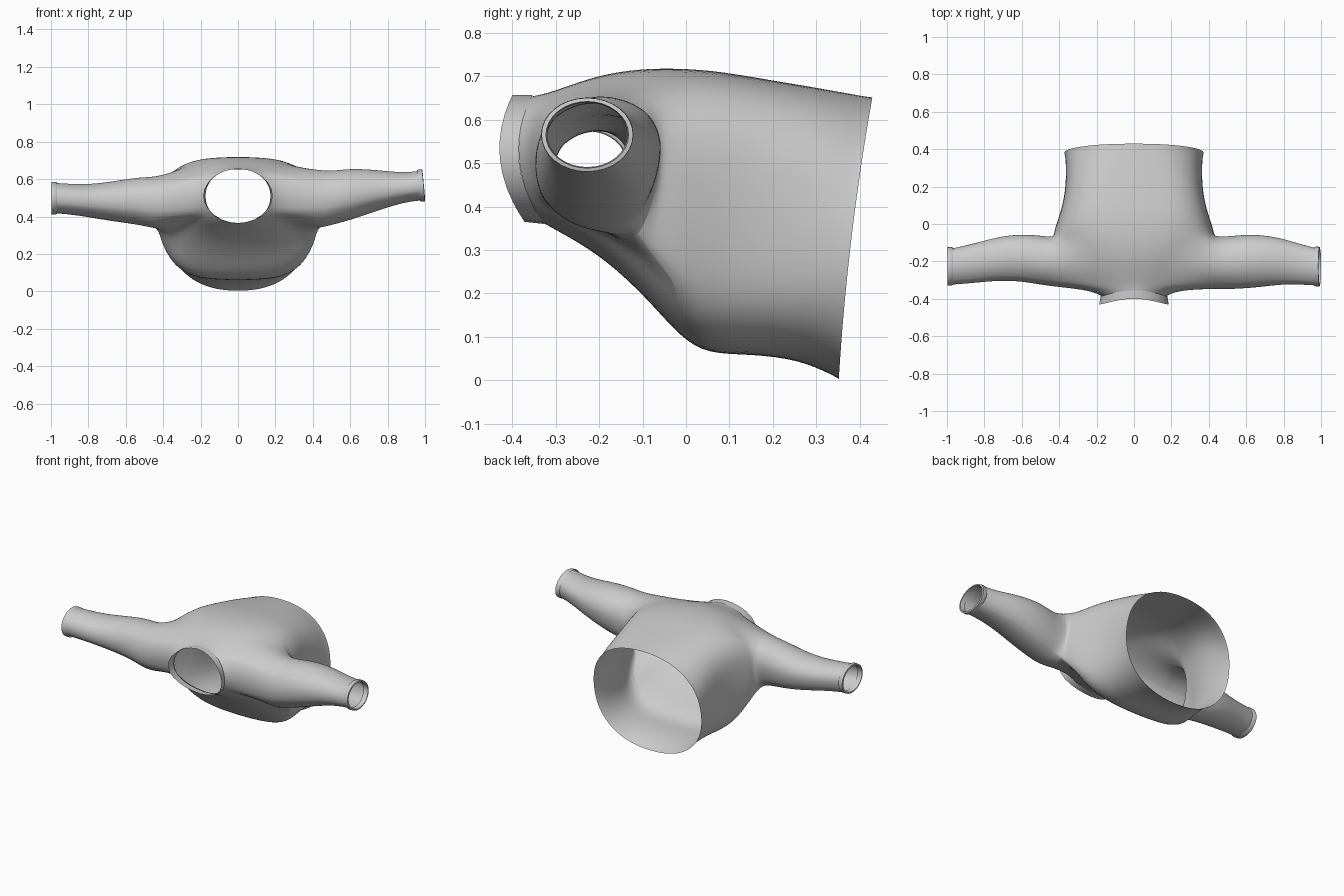
import bpy, bmesh
from math import sin, cos, pi, atan2

if "Cube" in bpy.data.objects:
    bpy.data.objects.remove(bpy.data.objects["Cube"])

N = 24  # points round the torso

# torso sections: top y,z / bottom y,z / half width / side shift in y / squareness
TORSO = [
    (-.357, .655, -.33, .362, .175, -.042, .95),
    (-.32, .662, -.29, .34, .235, -.05, .9),
    (-.26, .684, -.22, .30, .30, -.03, .85),
    (-.20, .704, -.15, .245, .35, -.01, .8),
    (-.13, .717, -.08, .175, .395, 0, .75),
    (-.05, .722, -.01, .095, .432, -.01, .68),
    (.06, .717, .05, .058, .397, 0, .6),
    (.18, .696, .15, .058, .370, 0, .6),
    (.31, .675, .26, .045, .365, 0, .7),
    (.41, .657, .335, .01, .371, -.01, .85),
    (.43, .655, .352, 0, .376, -.01, .88),
]
# sleeve sections: distance along x, y range, z range
RIGHT = [(.43, -.347, -.06, .33, .652), (.5, -.35, -.06, .348, .648), (.6, -.345, -.048, .375, .66),
         (.7, -.335, -.053, .41, .656), (.8, -.323, -.073, .445, .645),
         (.9, -.325, -.105, .474, .637), (.98, -.33, -.125, .483, .648)]
LEFT = [(-.43, -.335, -.065, .325, .615), (-.5, -.325, -.055, .345, .616), (-.6, -.308, -.048, .36, .603),
        (-.7, -.303, -.058, .375, .586), (-.8, -.31, -.083, .393, .575),
        (-.9, -.32, -.11, .408, .577), (-.98, -.325, -.127, .414, .582)]


def spow(v, e):
    return (abs(v) ** e) * (1 if v >= 0 else -1)


def section(ty, tz, by, bz, w, shift, e):
    pts = []
    for k in range(N):
        a = 2 * pi * k / N
        s, c = spow(sin(a), e), spow(cos(a), e)
        t = (s + 1) / 2
        pts.append((w * c, by + (ty - by) * t + shift * (1 - s * s), bz + (tz - bz) * t))
    return pts


def join_rings(bm, a, b):
    n = len(a)
    for i in range(n):
        bm.faces.new((a[i], a[(i + 1) % n], b[(i + 1) % n], b[i]))


def finish(bm, name, levels, angle):
    bmesh.ops.delete(bm, geom=[v for v in bm.verts if not v.link_faces], context='VERTS')
    bmesh.ops.recalc_face_normals(bm, faces=bm.faces)
    me = bpy.data.meshes.new(name)
    bm.to_mesh(me)
    bm.free()
    ob = bpy.data.objects.new(name, me)
    bpy.context.collection.objects.link(ob)
    if levels:
        m = ob.modifiers.new("smooth", 'SUBSURF')
        m.levels = m.render_levels = levels
    bpy.ops.object.select_all(action='DESELECT')
    ob.select_set(True)
    bpy.context.view_layer.objects.active = ob
    bpy.ops.object.shade_smooth_by_angle(angle=angle)
    return ob


# shirt shell: torso loft with armholes left open
bm = bmesh.new()
rings = [[bm.verts.new(p) for p in section(*s)] for s in TORSO]
R0, R1 = 1, 5
HOLES = [list(range(-2, 5)), list(range(14, 7, -1))]
open_cells = {(r, min(c, d) % N) for h in HOLES for c, d in zip(h, h[1:]) for r in range(R0, R1)}
for r in range(len(rings) - 1):
    for k in range(N):
        if (r, k) not in open_cells:
            j = (k + 1) % N
            bm.faces.new((rings[r][k], rings[r][j], rings[r + 1][j], rings[r + 1][k]))

# sleeves grown from the armhole edges
for hole, prof in zip(HOLES, (RIGHT, LEFT)):
    loop = [rings[R0][k % N] for k in hole]
    loop += [rings[r][hole[-1] % N] for r in range(R0 + 1, R1)]
    loop += [rings[R1][k % N] for k in reversed(hole)]
    loop += [rings[r][hole[0] % N] for r in range(R1 - 1, R0, -1)]
    zc = sum(v.co.z for v in loop) / len(loop)
    yc = -.19
    angles = [atan2((v.co.z - zc) / .17, (v.co.y - yc) / .15) for v in loop]
    prev = loop
    for x, y0, y1, z0, z1 in prof:
        ring = [bm.verts.new((x, (y0 + y1) / 2 + (y1 - y0) / 2 * cos(a),
                              (z0 + z1) / 2 + (z1 - z0) / 2 * sin(a))) for a in angles]
        join_rings(bm, prev, ring)
        prev = ring
finish(bm, "shirt_shell", 2, 0.7)

# cuffs: narrow bands folded back inside the sleeve ends
for name, prof in (("right_cuff", RIGHT), ("left_cuff", LEFT)):
    bm = bmesh.new()
    x, y0, y1, z0, z1 = prof[-1]
    side = 1 if x > 0 else -1
    prev = None
    for px, sc in ((.965, 1.0), (.972, 1.04), (.992, 1.03), (.994, .93), (.965, .9)):
        ring = []
        for k in range(32):
            a = 2 * pi * k / 32
            ring.append(bm.verts.new((side * (px - .007 * sin(a) * (side > 0)) + side * .004 * (side < 0),
                                      (y0 + y1) / 2 + (y1 - y0) / 2 * sc * cos(a),
                                      (z0 + z1) / 2 + (z1 - z0) / 2 * sc * sin(a))))
        if prev:
            join_rings(bm, prev, ring)
        prev = ring
    finish(bm, name, 0, 0.6)

# collar: short band standing forward of the neck opening
bm = bmesh.new()
bands = [(-.354, .657, -.327, .36, .178, -.045, 1.0),
         (-.40, .657, -.372, .365, .186, -.043, 1.05)]
a, b = [[bm.verts.new(p) for p in section(*s)] for s in bands]
join_rings(bm, a, b)
finish(bm, "collar", 0, 0.5)
